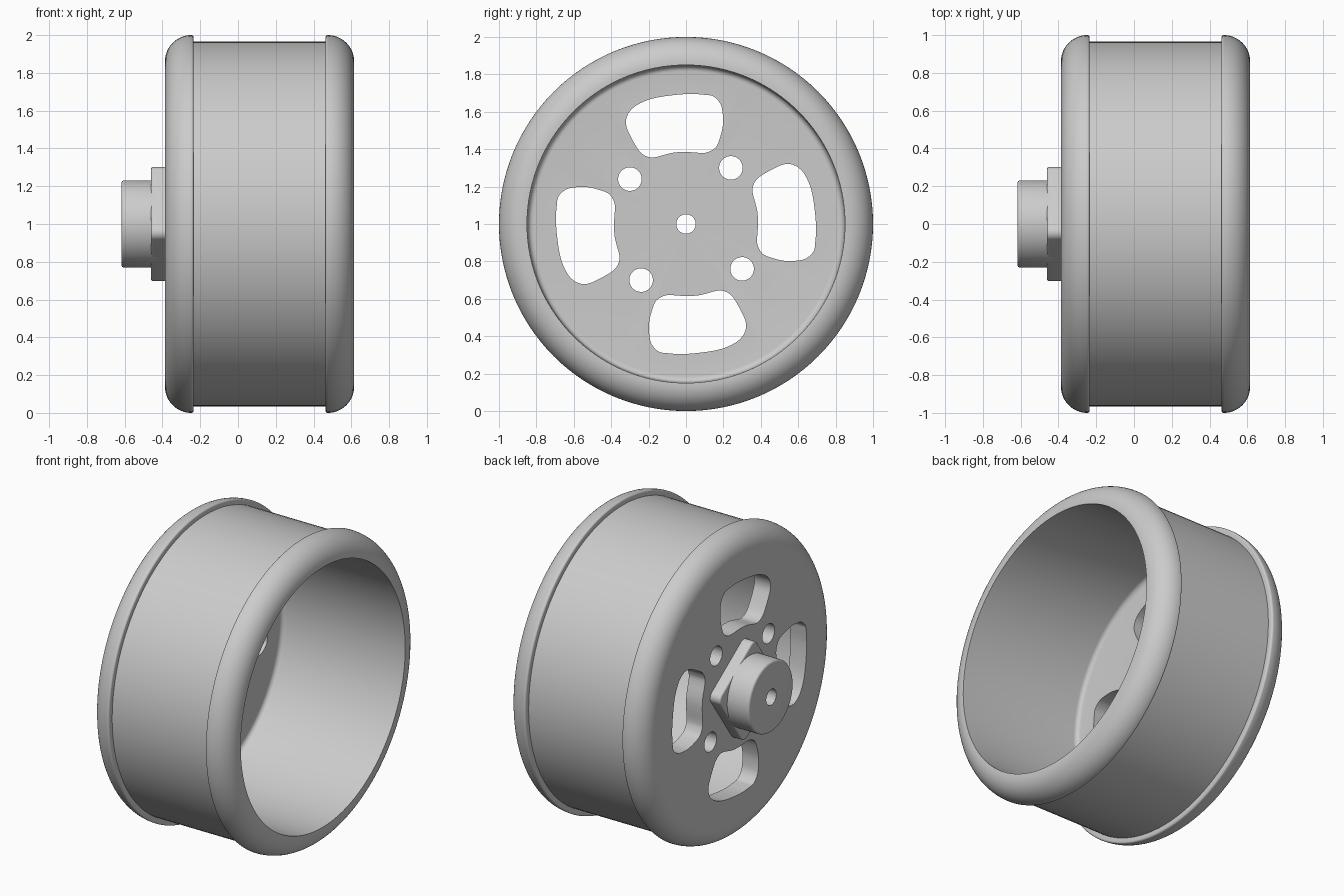
import bpy, bmesh
from math import sin, cos, pi, radians
from mathutils import Vector
from mathutils.geometry import interpolate_bezier

if "Cube" in bpy.data.objects:
    bpy.data.objects.remove(bpy.data.objects["Cube"])

grey = bpy.data.materials.new("plain grey")
grey.use_nodes = True
grey.diffuse_color = (0.6, 0.6, 0.6, 1)
grey.node_tree.nodes["Principled BSDF"].inputs["Base Color"].default_value = (0.6, 0.6, 0.6, 1)


def make(name, bm):
    bmesh.ops.recalc_face_normals(bm, faces=bm.faces)
    mesh = bpy.data.meshes.new(name)
    bm.to_mesh(mesh)
    bm.free()
    mesh.materials.append(grey)
    ob = bpy.data.objects.new(name, mesh)
    bpy.context.collection.objects.link(ob)
    return ob


def lathe(name, profile, steps=128):
    """Spin a closed (x, radius) profile around the wheel axis."""
    bm = bmesh.new()
    rings = [[bm.verts.new((x, r * cos(2 * pi * i / steps), 1 + r * sin(2 * pi * i / steps)))
              for x, r in profile] for i in range(steps)]
    n = len(profile)
    for i in range(steps):
        a, b = rings[i], rings[(i + 1) % steps]
        for j in range(n):
            k = (j + 1) % n
            bm.faces.new((a[j], a[k], b[k], b[j]))
    return make(name, bm)


def prism(bm, outline, x0, x1):
    """Extrude a (y, z) outline, centred on the axis, from x0 to x1."""
    face = bm.faces.new([bm.verts.new((x0, y, 1 + z)) for y, z in outline])
    new = bmesh.ops.extrude_face_region(bm, geom=[face])["geom"]
    bmesh.ops.translate(bm, vec=(x1 - x0, 0, 0),
                        verts=[v for v in new if isinstance(v, bmesh.types.BMVert)])


def arc(cx, cy, r, start, end, n=12):
    return [(cx + r * cos(radians(start + (end - start) * i / n)),
             cy + r * sin(radians(start + (end - start) * i / n))) for i in range(n + 1)]


def circle(cx, cy, r, n=40):
    return arc(cx, cy, r, 0, 360, n)[:-1]


def turn(points, quarter):
    for _ in range(quarter):
        points = [(-z, y) for y, z in points]
    return points


def smooth_loop(points):
    """Closed smooth curve through the points."""
    p = [Vector((y, z, 0)) for y, z in points]
    n, out = len(p), []
    for i in range(n):
        a, b, c, d = p[i - 1], p[i], p[(i + 1) % n], p[(i + 2) % n]
        out += interpolate_bezier(b, b + (c - a) / 6, c - (d - b) / 6, c, 5)[:-1]
    return [(v.x, v.y) for v in out]


def cut(ob, outlines):
    """Cut outlines straight through the part along the axis."""
    bm = bmesh.new()
    for o in outlines:
        prism(bm, o, -0.9, -0.1)
    cutter = make("cutter", bm)
    mod = ob.modifiers.new("openings", 'BOOLEAN')
    mod.object, mod.solver = cutter, 'EXACT'
    mesh = bpy.data.meshes.new_from_object(
        ob.evaluated_get(bpy.context.evaluated_depsgraph_get()))
    ob.modifiers.clear()
    ob.data = mesh
    bpy.data.objects.remove(cutter)


BORE, FACE, FLOOR = 0.052, -0.387, -0.27

# Wheel: web, two rounded flanges, drum and hollow inside
profile = [(FACE, BORE)]
profile += arc(-0.247, 0.86, 0.14, 180, 90, 16)
profile += arc(-0.247, 0.988, 0.012, 80, 0, 4)
profile += [(-0.235, 0.965), (0.463, 0.965)]
profile += arc(0.475, 0.988, 0.012, 180, 100, 4)
profile += arc(0.475, 0.86, 0.14, 90, 0, 16)
profile += [(0.615, 0.85)]
profile += arc(FLOOR + 0.03, 0.816, 0.03, 90, 180, 6)
profile += [(FLOOR, BORE)]
wheel = lathe("wheel_rim", profile)

# Four slots and four bolt holes through the web
slot = smooth_loop([(0, .695), (-.166, .674), (-.262, .636), (-.31, .588), (-.32, .53),
                    (-.294, .465), (-.246, .385), (-.2, .358), (-.16, .358), (-.075, .38),
                    (0, .385), (.09, .38), (.13, .39), (.166, .42), (.193, .503),
                    (.198, .567), (.187, .636), (.15, .68), (.107, .69)])
bolt = circle(0.24, 0.3, 0.063)
cut(wheel, [turn(o, q) for q in range(4) for o in (slot, bolt)])

# Square mounting plate with rounded corners
half, corner, tilt = 0.23, 0.045, 9.8
reach = (half - corner) * 2 ** 0.5
outline = []
for q in range(4):
    a = tilt + 90 * q
    outline += arc(reach * cos(radians(a)), reach * sin(radians(a)), corner, a - 45, a + 45, 8)
bm = bmesh.new()
prism(bm, outline, -0.46, FACE + 0.002)
rim = [e for e in bm.edges if all(v.co.x < -0.45 for v in e.verts)]
bmesh.ops.bevel(bm, geom=rim, offset=0.01, segments=3, profile=0.5, affect='EDGES')
plate = make("hub_plate", bm)
cut(plate, [circle(0, 0, BORE, 128)])

# Round hub boss with a softened end
boss = lathe("hub_boss", [(-0.617, BORE)] + arc(-0.602, 0.216, 0.015, 180, 90, 4)
             + [(-0.43, 0.231), (-0.43, BORE)])

# Smooth shading with sharp edges kept
for ob in bpy.context.selected_objects:
    ob.select_set(False)
for ob in (wheel, plate, boss):
    ob.select_set(True)
    bpy.context.view_layer.objects.active = ob
bpy.ops.object.shade_smooth_by_angle(angle=radians(35))
